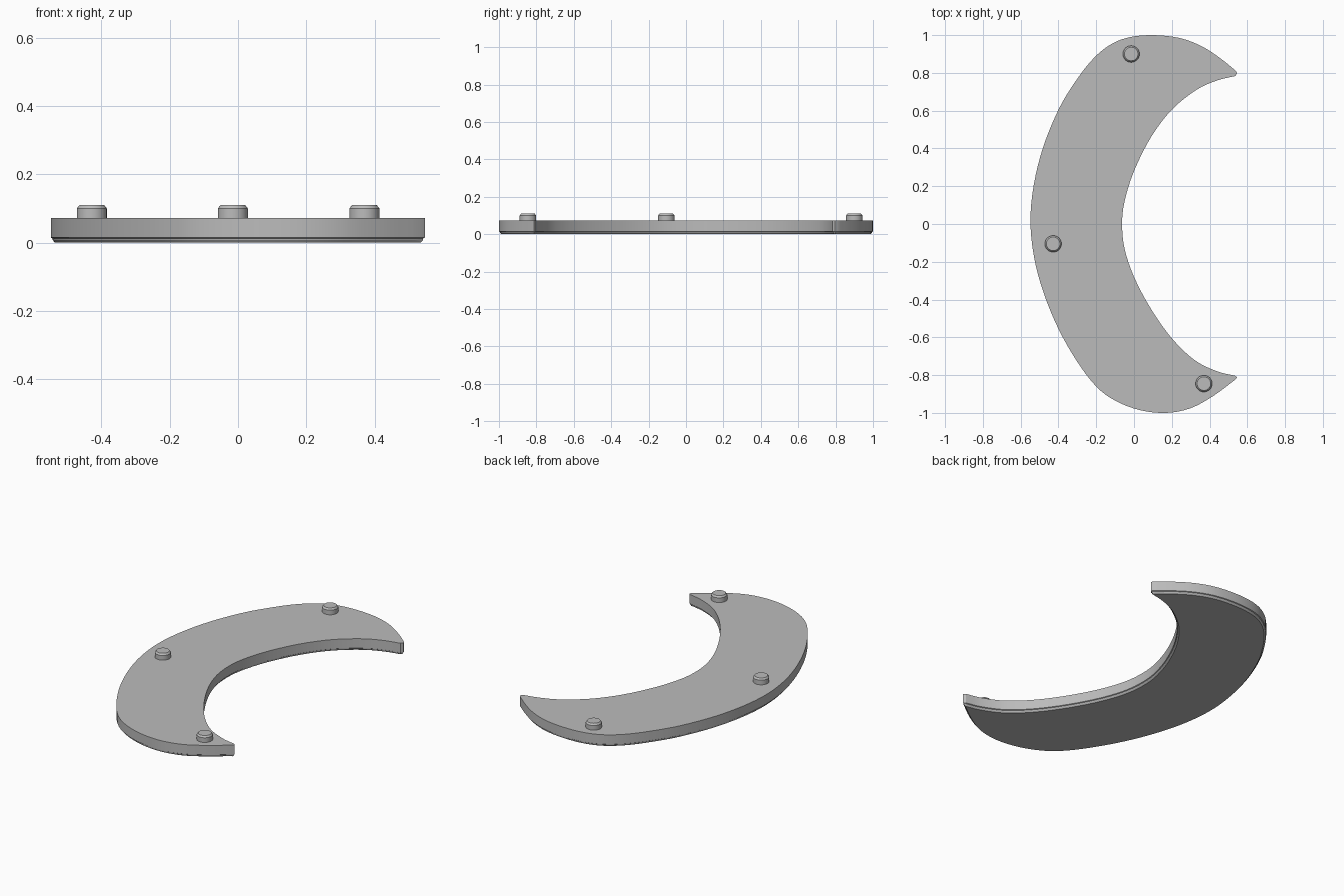
import bpy
import bmesh
import math
from mathutils import Vector

if "Cube" in bpy.data.objects:
    bpy.data.objects.remove(bpy.data.objects["Cube"], do_unlink=True)

grey = bpy.data.materials.new("plain grey")
grey.use_nodes = True
colour = (0.5, 0.5, 0.5, 1)
grey.diffuse_color = colour
grey.node_tree.nodes["Principled BSDF"].inputs["Base Color"].default_value = colour

# Outer and inner edges of the crescent, from the back tip to the front tip
OUTER = [(.54, .81), (.46, .875), (.36, .94), (.24, .985), (.09, 1), (-.04, .985),
         (-.14, .94), (-.23, .86), (-.32, .74), (-.4, .605), (-.48, .41), (-.53, .21),
         (-.548, .02), (-.53, -.17), (-.48, -.36), (-.4, -.555), (-.3, -.73),
         (-.2, -.86), (-.1, -.935), (.03, -.985), (.17, -1), (.3, -.975),
         (.42, -.91), (.535, -.825)]
INNER = [(.535, .783), (.44, .76), (.33, .71), (.2, .605), (.09, .46), (0, .28),
         (-.05, .12), (-.063, 0), (-.05, -.13), (0, -.28), (.09, -.45), (.2, -.605),
         (.32, -.72), (.44, -.78), (.535, -.803)]
TIPS = [(.547, .797), (.547, -.813)]


def smooth_path(points, steps=4):
    """Catmull-Rom curve through an open row of points."""
    p = [Vector(q) for q in points]
    p = [2 * p[0] - p[1]] + p + [2 * p[-1] - p[-2]]
    out = []
    for a, b, c, d in zip(p, p[1:], p[2:], p[3:]):
        for i in range(steps):
            t = i / steps
            out.append(0.5 * (2 * b + (c - a) * t + (2 * a - 5 * b + 4 * c - d) * t * t
                              + (3 * b - a - 3 * c + d) * t ** 3))
    return out + [p[-2]]


def inset(loop, amount):
    """Move a counter-clockwise loop inward along its normals."""
    result = []
    for i, p in enumerate(loop):
        along = (loop[(i + 1) % len(loop)] - loop[i - 1]).normalized()
        result.append(p + Vector((-along.y, along.x)) * amount)
    return result


def stack(name, layers):
    """Solid made of equal loops, each given with its height, from the bottom up."""
    bm = bmesh.new()
    rings = [[bm.verts.new((p.x, p.y, z)) for p in loop] for loop, z in layers]
    n = len(rings[0])
    for low, high in zip(rings, rings[1:]):
        for i in range(n):
            j = (i + 1) % n
            bm.faces.new((low[i], low[j], high[j], high[i]))
    bm.faces.new(rings[0][::-1])
    bm.faces.new(rings[-1])
    mesh = bpy.data.meshes.new(name)
    bm.to_mesh(mesh)
    bm.free()
    mesh.materials.append(grey)
    obj = bpy.data.objects.new(name, mesh)
    bpy.context.collection.objects.link(obj)
    bpy.ops.object.select_all(action="DESELECT")
    obj.select_set(True)
    bpy.context.view_layer.objects.active = obj
    bpy.ops.object.shade_smooth_by_angle(angle=math.radians(25))
    return obj


# Crescent plate with a stepped bevel around its underside
outline = (smooth_path(OUTER) + [Vector(TIPS[1])]
           + smooth_path(INNER)[::-1] + [Vector(TIPS[0])])
stack("crescent_plate", [(inset(outline, .012), 0), (inset(outline, .006), .007),
                         (inset(outline, .005), .012), (outline, .015), (outline, .072)])


# Pegs with chamfered tops
def circle(x, y, r, n=32):
    return [Vector((x + r * math.cos(k * math.tau / n), y + r * math.sin(k * math.tau / n)))
            for k in range(n)]


for name, x, y in (("back_peg", -.015, .9), ("middle_peg", -.428, -.105),
                   ("front_peg", .37, -.845)):
    stack(name, [(circle(x, y, .044), .07), (circle(x, y, .044), .1),
                 (circle(x, y, .036), .11)])
